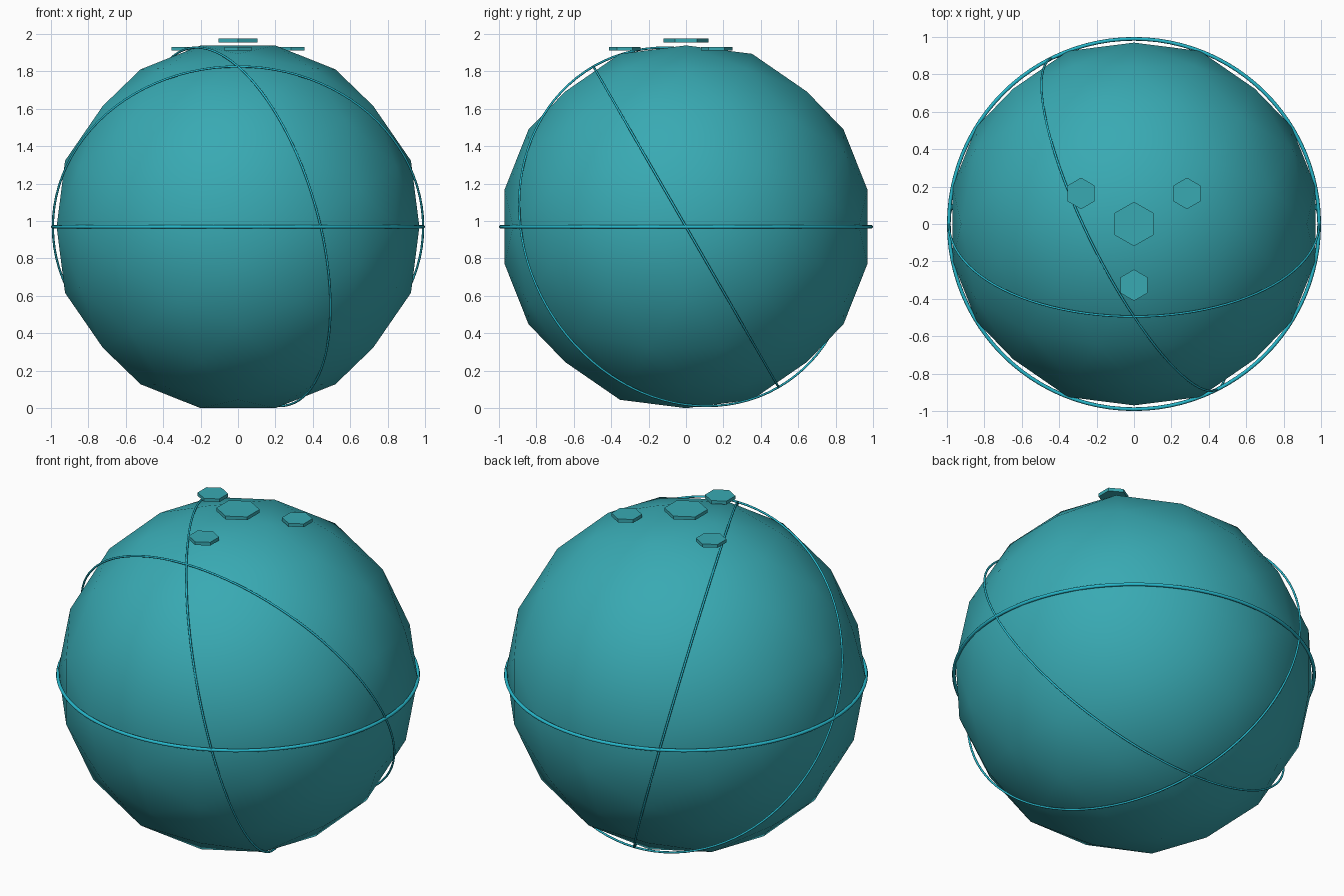
import bpy, bmesh, math
from mathutils import Vector

if "Cube" in bpy.data.objects:
    bpy.data.objects.remove(bpy.data.objects["Cube"])

R = 0.99                       # shell radius
CZ = 0.969                     # shell centre height


def material(name, rgb):
    m = bpy.data.materials.new(name)
    m.diffuse_color = (*rgb, 1)
    m.use_nodes = True
    m.node_tree.nodes["Principled BSDF"].inputs["Base Color"].default_value = m.diffuse_color
    return m


shell_mat = material("teal", (0.04, 0.40, 0.45))
ring_mat = material("bright_teal", (0.02, 0.48, 0.60))


# Shell: icosahedron with each edge split in three, pushed out to a sphere
def make_shell():
    g = (1 + 5 ** 0.5) / 2
    bm = bmesh.new()
    for a in (-1, 1):
        for b in (-g, g):
            for co in ((a, 0, b), (0, b, a), (b, a, 0)):
                bm.verts.new(co)
    bmesh.ops.convex_hull(bm, input=bm.verts[:])
    bmesh.ops.subdivide_edges(bm, edges=bm.edges[:], cuts=2, use_grid_fill=True)
    for v in bm.verts:
        v.co = v.co.normalized() * R
    bmesh.ops.recalc_face_normals(bm, faces=bm.faces[:])
    for f in bm.faces:
        f.smooth = True
    mesh = bpy.data.meshes.new("shell")
    bm.to_mesh(mesh)
    bm.free()
    ob = bpy.data.objects.new("shell", mesh)
    ob.location.z = CZ
    bpy.context.collection.objects.link(ob)
    mesh.materials.append(shell_mat)


# Thin ring around the shell, perpendicular to the given axis
def make_ring(name, axis, tube):
    bpy.ops.mesh.primitive_torus_add(
        major_radius=R, minor_radius=tube, major_segments=96, minor_segments=8,
        location=(0, 0, CZ),
        rotation=Vector(axis).to_track_quat('Z', 'Y').to_euler())
    ob = bpy.context.object
    ob.name = name
    bpy.ops.object.shade_smooth()
    ob.data.materials.append(ring_mat)


# Flat hexagonal plate with corners toward +y and -y
def make_plate(name, x, y, z, radius):
    bpy.ops.mesh.primitive_cylinder_add(
        vertices=6, radius=radius, depth=0.02, location=(x, y, z))
    ob = bpy.context.object
    ob.name = name
    ob.data.materials.append(shell_mat)


make_shell()

make_ring("equator_ring", (0, 0, 1), 0.0099)
make_ring("tilted_ring", (0, 0.866, 0.5), 0.006)
make_ring("steep_ring", (0.866, 0.433, 0.25), 0.006)

make_plate("centre_plate", 0, 0, 1.965, 0.119)
for i in range(3):
    t = math.radians(30 + 120 * i)
    make_plate(f"outer_plate_{i + 1}", 0.327 * math.cos(t),
               0.327 * math.sin(t), 1.921, 0.084)
